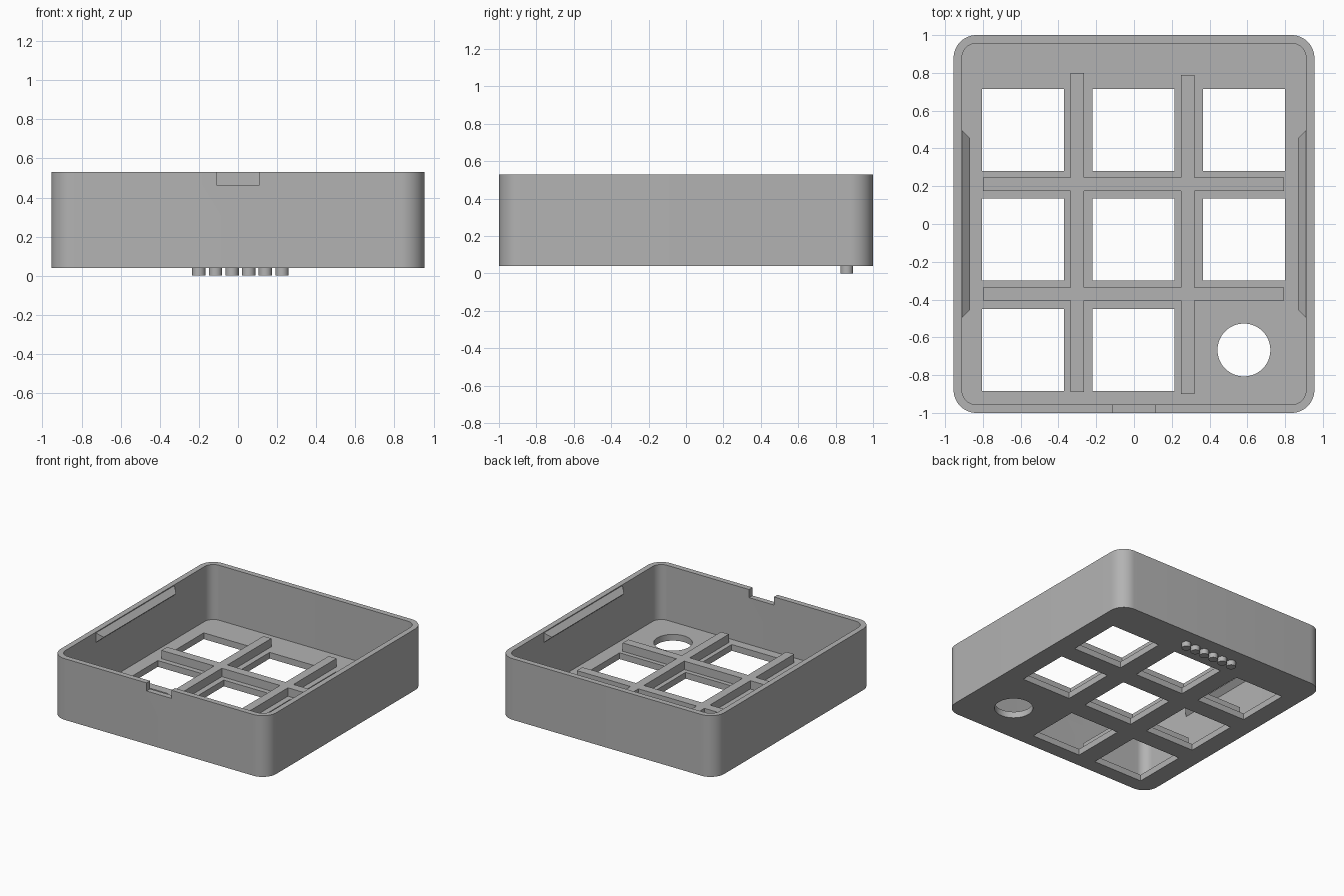
import bpy, bmesh, math
from mathutils import Matrix

old = bpy.data.objects.get("Cube")
if old:
    bpy.data.objects.remove(old, do_unlink=True)

grey = bpy.data.materials.new("light_grey")
grey.use_nodes = True
colour = (0.45, 0.45, 0.45, 1)
grey.diffuse_color = colour
grey.node_tree.nodes["Principled BSDF"].inputs["Base Color"].default_value = colour


def add(name, bm):
    bmesh.ops.recalc_face_normals(bm, faces=bm.faces)
    mesh = bpy.data.meshes.new(name)
    bm.to_mesh(mesh)
    bm.free()
    mesh.materials.append(grey)
    ob = bpy.data.objects.new(name, mesh)
    bpy.context.scene.collection.objects.link(ob)
    return ob


def prism(name, outline, z0, z1):
    bm = bmesh.new()
    low = bm.faces.new([bm.verts.new((x, y, z0)) for x, y in outline])
    out = bmesh.ops.extrude_face_region(bm, geom=[low])
    for v in out["geom"]:
        if isinstance(v, bmesh.types.BMVert):
            v.co.z = z1
    return add(name, bm)


def box(name, x0, x1, y0, y1, z0, z1):
    return prism(name, [(x0, y0), (x1, y0), (x1, y1), (x0, y1)], z0, z1)


def circle(cx, cy, r, n, start=0, sweep=math.tau):
    return [(cx + r * math.cos(start + sweep * i / n),
             cy + r * math.sin(start + sweep * i / n)) for i in range(n)]


def rounded(hx, hy, r, n=12):
    pts = []
    for k, (sx, sy) in enumerate([(1, 1), (-1, 1), (-1, -1), (1, -1)]):
        pts += circle(sx * (hx - r), sy * (hy - r), r, n + 1,
                      k * math.pi / 2, math.pi / 2 * (n + 1) / n)
    return pts


def combine(target, others, operation):
    # Apply each boolean and drop the helper
    for other in others:
        mod = target.modifiers.new("cut", 'BOOLEAN')
        mod.operation, mod.object, mod.solver = operation, other, 'EXACT'
        bpy.context.view_layer.objects.active = target
        bpy.ops.object.modifier_apply(modifier=mod.name)
        bpy.data.objects.remove(other, do_unlink=True)


def smooth(ob):
    bpy.ops.object.select_all(action='DESELECT')
    ob.select_set(True)
    bpy.context.view_layer.objects.active = ob
    bpy.ops.object.shade_smooth_by_angle(angle=math.radians(30))


BASE, FLOOR, RIM = 0.04, 0.09, 0.53
columns, rows = (-0.587, -0.003, 0.582), (0.498, -0.083, -0.667)

# Open tray with square windows, one round hole and a front notch
tray = prism("tray", rounded(0.955, 1.0, 0.12), BASE, RIM)
cutters = [prism("pocket", rounded(0.911, 0.956, 0.076), FLOOR, 1)]
for cx in columns:
    for cy in rows:
        if (cx, cy) == (columns[-1], rows[-1]):
            cutters.append(prism("round_hole", circle(cx, cy, 0.14, 48), -1, 0.3))
        else:
            h = 0.217
            cutters.append(box("window", cx - h, cx + h, cy - h, cy + h, -1, 0.3))
cutters.append(box("notch", -0.11, 0.11, -1.1, -0.9, 0.465, 1))
combine(tray, cutters, 'DIFFERENCE')
smooth(tray)

# Crossing stiffening ribs on the floor
low, high = FLOOR - 0.01, FLOOR + 0.067
ribs = box("floor_ribs", -0.335, -0.265, -0.89, 0.80, low, high)
combine(ribs, [
    box("rib", 0.25, 0.32, -0.90, 0.79, low, high),
    box("rib", -0.80, 0.795, 0.175, 0.245, low, high),
    box("rib", -0.80, 0.795, -0.405, -0.335, low, high)], 'UNION')

# Snap ridges along both side walls, tapered at the ends
for name, s in (("left_snap_ridge", 1), ("right_snap_ridge", -1)):
    bm = bmesh.new()
    ends = [[bm.verts.new((s * x, e * y, z)) for x, y, z in
             ((0.913, 0.5, 0.525), (0.868, 0.455, 0.485), (0.913, 0.5, 0.445))]
            for e in (-1, 1)]
    for tri in ends:
        bm.faces.new(tri)
    for i in range(3):
        j = (i + 1) % 3
        bm.faces.new((ends[0][i], ends[0][j], ends[1][j], ends[1][i]))
    add(name, bm)

# Row of small round studs under the back edge
bm = bmesh.new()
for i in range(6):
    bmesh.ops.create_cone(bm, cap_ends=True, segments=24, radius1=0.034, radius2=0.034,
                          depth=0.05, matrix=Matrix.Translation((-0.2 + 0.085 * i, 0.86, 0.025)))
smooth(add("underside_studs", bm))
